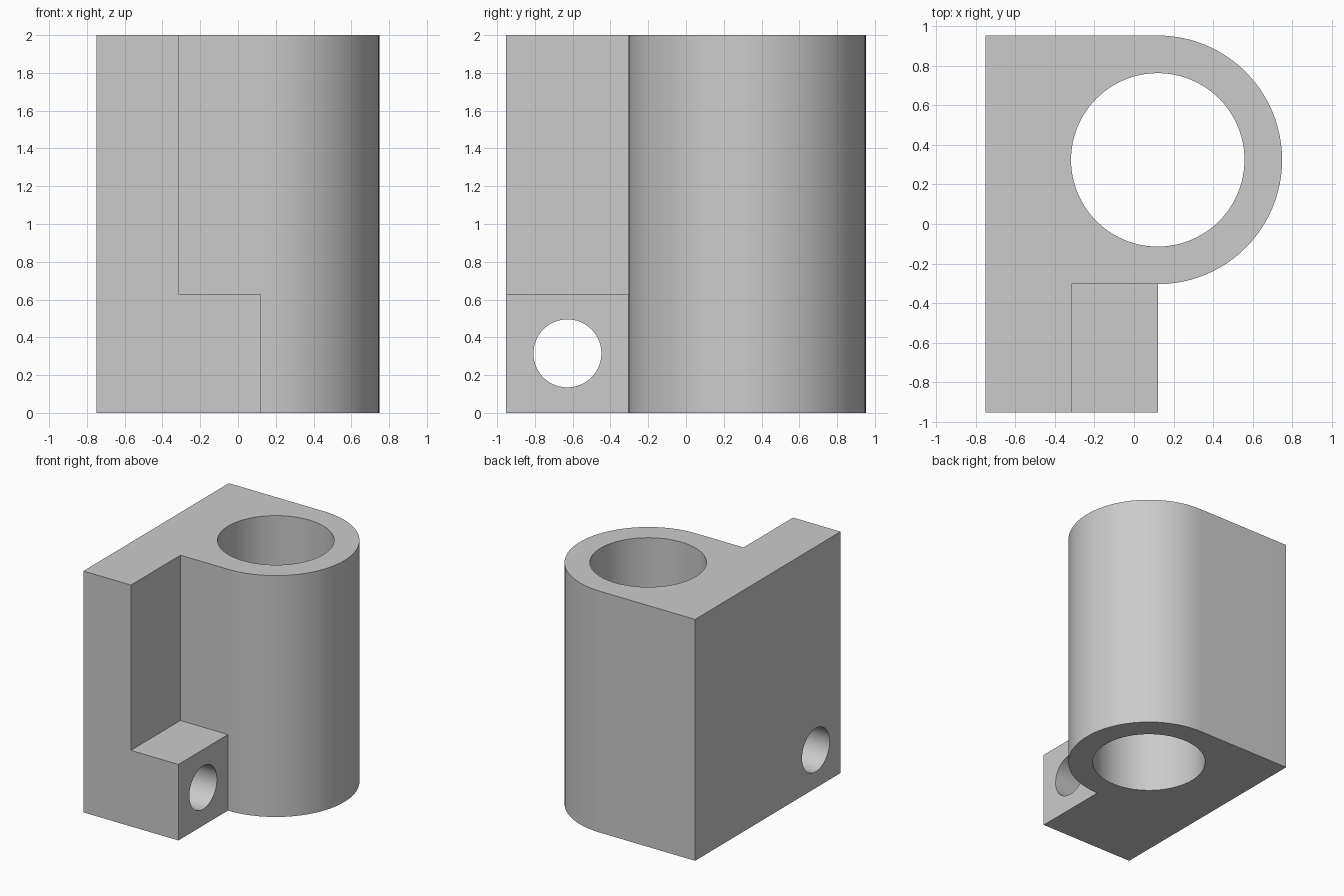
import bpy, bmesh, math

if "Cube" in bpy.data.objects:
    bpy.data.objects.remove(bpy.data.objects["Cube"])

HALF_X, HALF_Y, HEIGHT = 0.75, 0.952, 2.0
CX, CY, R_OUT, R_BORE = 0.12, 0.324, 0.628, 0.438
PLATE_X, LUG_TOP = -0.315, 0.63


def extrude_profile(name, points, z0, z1):
    bm = bmesh.new()
    face = bm.faces.new([bm.verts.new((x, y, z0)) for x, y in points])
    top = bmesh.ops.extrude_face_region(bm, geom=[face])["geom"]
    bmesh.ops.translate(bm, vec=(0, 0, z1 - z0),
                        verts=[v for v in top if isinstance(v, bmesh.types.BMVert)])
    bmesh.ops.recalc_face_normals(bm, faces=bm.faces)
    mesh = bpy.data.meshes.new(name)
    bm.to_mesh(mesh)
    bm.free()
    obj = bpy.data.objects.new(name, mesh)
    bpy.context.collection.objects.link(obj)
    return obj


def cylinder(name, radius, depth, location, rotation=(0, 0, 0)):
    bpy.ops.mesh.primitive_cylinder_add(vertices=96, radius=radius, depth=depth,
                                        location=location, rotation=rotation)
    obj = bpy.context.object
    obj.name = name
    return obj


def cut(target, cutter):
    cutter.hide_render = True
    mod = target.modifiers.new(cutter.name, "BOOLEAN")
    mod.operation, mod.solver, mod.object = "DIFFERENCE", "EXACT", cutter
    bpy.context.view_layer.objects.active = target
    bpy.ops.object.modifier_apply(modifier=mod.name)
    bpy.data.objects.remove(cutter)


# Full-height footprint: plate, lug and rounded barrel
arc = [(CX + R_OUT * math.cos(a), CY + R_OUT * math.sin(a))
       for a in (math.radians(-90 + 180 * i / 48) for i in range(49))]
outline = [(-HALF_X, -HALF_Y), (CX, -HALF_Y)] + arc + [(-HALF_X, HALF_Y)]
body = extrude_profile("bearing_bracket", outline, 0, HEIGHT)

# Notch above the low lug
y_notch = CY - R_OUT
cut(body, extrude_profile("notch_cutter",
                          [(PLATE_X, -1.2), (0.3, -1.2), (0.3, y_notch), (PLATE_X, y_notch)],
                          LUG_TOP, HEIGHT + 0.2))

# Vertical bore and horizontal bolt hole
cut(body, cylinder("bore_cutter", R_BORE, 3, (CX, CY, 1)))
cut(body, cylinder("bolt_hole_cutter", 0.18, 3, (0, -0.628, 0.315), (0, math.pi / 2, 0)))

# Smooth the curved walls, keep edges crisp
bpy.ops.object.select_all(action="DESELECT")
body.select_set(True)
bpy.context.view_layer.objects.active = body
bpy.ops.object.shade_smooth_by_angle(angle=math.radians(30))
